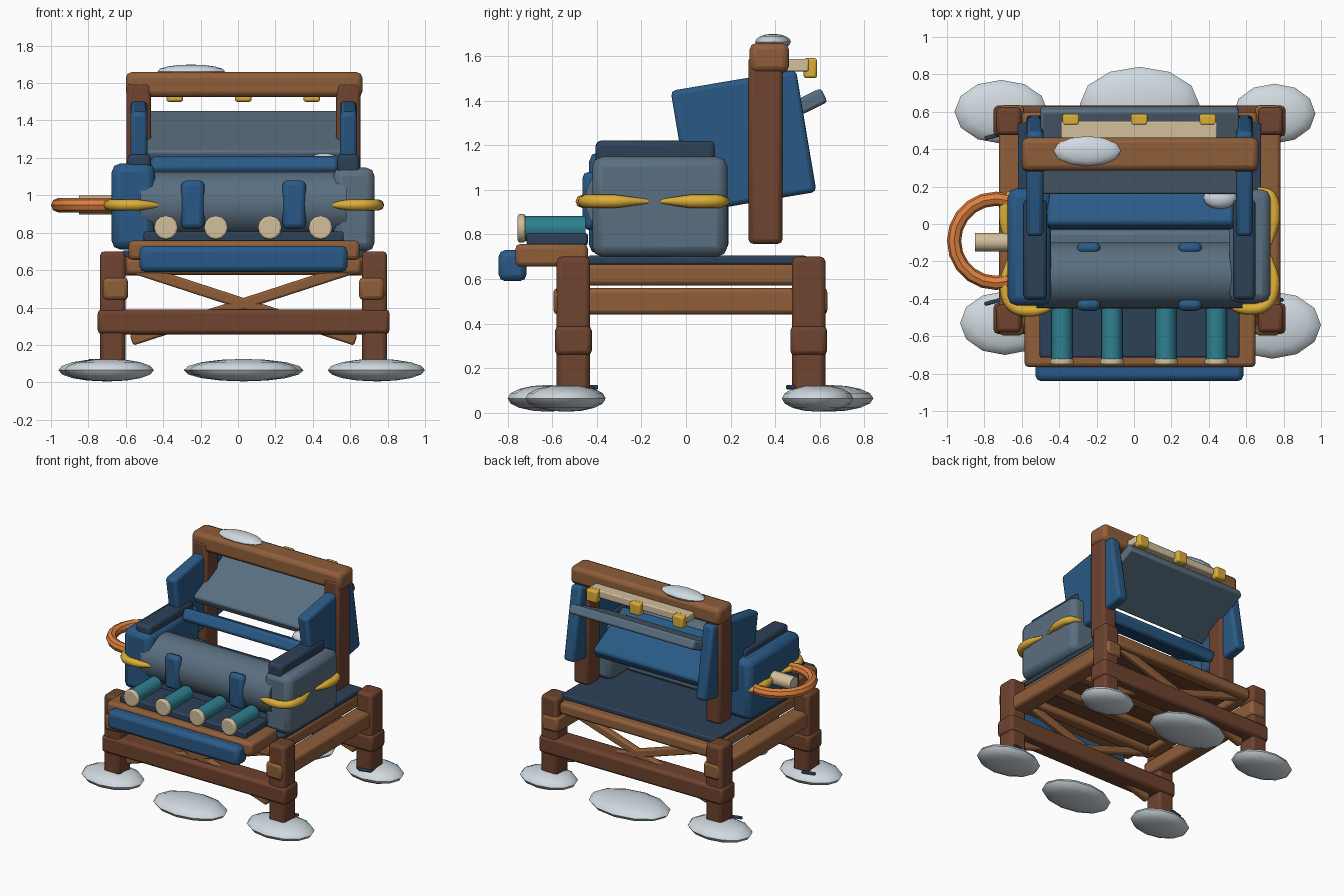
import bpy
import math
from mathutils import Vector

old = bpy.data.objects.get("Cube")
if old:
    bpy.data.objects.remove(old)


def make_material(name, hex_code):
    parts = [int(hex_code[i:i + 2], 16) / 255 for i in (0, 2, 4)]
    color = [((c + 0.055) / 1.055) ** 2.4 for c in parts] + [1]
    mat = bpy.data.materials.new(name)
    mat.use_nodes = True
    mat.diffuse_color = color
    mat.node_tree.nodes["Principled BSDF"].inputs["Base Color"].default_value = color
    return mat


dark_wood = make_material("dark wood", "6E432E")
light_wood = make_material("light wood", "8F5E3A")
blue = make_material("blue", "2A5A86")
navy = make_material("navy", "2D4158")
slate = make_material("slate grey", "5A6F80")
teal = make_material("teal", "2F8090")
cream = make_material("cream", "D2BF9C")
yellow = make_material("yellow", "DCAE38")
orange = make_material("orange", "DC8040")
snow = make_material("snow white", "D0DAE0")

built = []


def finish(name, mat, bevel=0.0):
    obj = bpy.context.active_object
    obj.name = name
    obj.data.materials.append(mat)
    if bevel:
        mod = obj.modifiers.new("soft edges", "BEVEL")
        mod.width = bevel
        mod.segments = 2
        mod.limit_method = "ANGLE"
    built.append(obj)
    return obj


def box(name, mat, xs, ys, zs, bevel=0.022):
    """Bevelled box filling the given ranges."""
    spans = (xs, ys, zs)
    bpy.ops.mesh.primitive_cube_add(size=1, location=[sum(s) / 2 for s in spans])
    obj = bpy.context.active_object
    for v in obj.data.vertices:
        v.co = [c * (s[1] - s[0]) for c, s in zip(v.co, spans)]
    return finish(name, mat, bevel)


def around(center, size):
    return (center - size / 2, center + size / 2)


def tilted(name, mat, center, size, axis, degrees, bevel=0.022):
    obj = box(name, mat, *[around(c, s) for c, s in zip(center, size)], bevel)
    obj.rotation_euler["xyz".index(axis)] = math.radians(degrees)
    return obj


def rod(name, mat, center, radius, length, axis, sides=16, bevel=0.0):
    turn = (0, math.pi / 2, 0) if axis == "x" else (math.pi / 2, 0, 0)
    bpy.ops.mesh.primitive_cylinder_add(vertices=sides, radius=radius, depth=length,
                                        location=center, rotation=turn)
    return finish(name, mat, bevel)


def mound(name, center, radii):
    """Flattened low-poly heap of snow."""
    bpy.ops.mesh.primitive_uv_sphere_add(segments=12, ring_count=8, radius=1, location=center)
    obj = bpy.context.active_object
    for v in obj.data.vertices:
        v.co = v.co * Vector(radii)
    return finish(name, snow)


def rope(name, points, height):
    """Tapered yellow tube through points at one height."""
    curve = bpy.data.curves.new(name, "CURVE")
    curve.dimensions = "3D"
    curve.bevel_depth = 0.03
    curve.bevel_resolution = 2
    curve.resolution_u = 5
    curve.use_fill_caps = True
    spline = curve.splines.new("BEZIER")
    spline.bezier_points.add(len(points) - 1)
    last = len(points) - 1
    for i, (bp, (x, y)) in enumerate(zip(spline.bezier_points, points)):
        bp.co = (x, y, height)
        bp.handle_left_type = bp.handle_right_type = "AUTO"
        bp.radius = 0.35 if i in (0, last) else 1
    curve.materials.append(yellow)
    obj = bpy.data.objects.new(name, curve)
    bpy.context.collection.objects.link(obj)


# Base frame: legs, cross beams, diagonal braces and side rails
ends = (("front", -0.505), ("back", 0.55))
sides = (("right", -1), ("left", 1))
middle = 0.03
for end, y in ends:
    for side, s in sides:
        x = middle + 0.7 * s
        box(f"{end}_{side}_leg", dark_wood, around(x, 0.135), around(y, 0.15), (0.06, 0.7))
        tilted(f"{end}_{side}_brace", light_wood, (middle, y - 0.02, 0.42),
               (1.26, 0.05, 0.06), "y", 18 * s, 0.012)
        tilted(f"{end}_{side}_tie", navy, (s * 0.75, y - 0.08 if y > 0 else y + 0.09, 0.115),
               (0.1, 0.02, 0.02), "z", 15, 0.006)
    box(f"{end}_cross_beam", dark_wood, around(middle, 1.56), around(y, 0.165), (0.257, 0.39))
    box(f"{end}_deck_beam", light_wood, around(middle, 1.26), around(y, 0.1), (0.575, 0.665))
for side, s in sides:
    box(f"{side}_side_rail", light_wood, around(middle + 0.685 * s, 0.135), (-0.595, 0.635), (0.44, 0.56))
    box(f"{side}_deck_rail", light_wood, around(middle + 0.6 * s, 0.1), (-0.5, 0.55), (0.57, 0.67))

# Deck with boards beneath
box("deck", navy, around(middle, 1.3), (-0.44, 0.54), (0.665, 0.705), 0.01)
box("deck_boards", dark_wood, around(middle, 1.18), (-0.48, 0.54), (0.62, 0.664), 0.005)
for i in range(3):
    box(f"deck_slat_{i}", light_wood, around(middle, 1.2), around(-0.24 + 0.26 * i, 0.08), (0.575, 0.63), 0.012)

# Snow heaps around the feet and on the frame
for name, x, y, rx, ry in (("back_right", -0.71, 0.6, 0.25, 0.17), ("back_left", 0.75, 0.59, 0.22, 0.16),
                           ("front_right", -0.69, -0.53, 0.24, 0.17), ("front_left", 0.74, -0.54, 0.26, 0.18),
                           ("front_middle", 0.03, -0.62, 0.29, 0.18), ("back_middle", 0.03, 0.64, 0.32, 0.2)):
    mound(f"{name}_snow", (x, y, 0.065), (rx, ry, 0.06))
mound("top_snow", (-0.25, 0.39, 1.663), (0.18, 0.08, 0.036))
mound("seat_snow", (0.46, 0.14, 1.18), (0.09, 0.06, 0.045))

# Front shelf with bumper, tray and four rods
box("front_shelf", light_wood, (-0.585, 0.65), (-0.765, -0.44), (0.655, 0.757))
box("front_bumper", blue, (-0.527, 0.585), (-0.84, -0.715), (0.59, 0.73), 0.03)
box("rod_tray", navy, (-0.505, 0.565), (-0.715, -0.44), (0.75, 0.807), 0.012)
for i, x in enumerate((-0.385, -0.118, 0.17, 0.441)):
    rod(f"rod_{i}", teal, (x, -0.59, 0.827), 0.056, 0.28, "y")
    rod(f"rod_cap_{i}", cream, (x, -0.737, 0.827), 0.064, 0.035, "y", 12, 0.01)

# Padded drum with straps, front and behind
rod("drum", slate, (middle, -0.275, 0.953), 0.177, 1.1, "x", 24)
box("drum_rest", slate, (-0.47, 0.54), (-0.2, -0.03), (0.7, 0.93), 0.03)
for side, x in (("right", -0.242), ("left", 0.3)):
    for end, y in (("front", -0.432), ("back", -0.13)):
        box(f"{side}_{end}_strap", blue, around(x, 0.125), around(y, 0.065), (0.82, 1.08), 0.028)

# Arm boxes and pads
box("left_arm_box", slate, (0.51, 0.73), (-0.42, 0.185), (0.7, 1.148), 0.045)
box("right_arm_box", blue, (-0.675, -0.445), (-0.435, 0.19), (0.71, 1.17), 0.045)
box("left_arm_pad", navy, (0.53, 0.65), (-0.405, 0.13), (1.11, 1.22))
box("right_arm_pad", navy, (-0.59, -0.465), (-0.405, 0.13), (1.11, 1.22))

# Yellow ropes around the outer arm corners
corner = [(0.47, -0.425), (0.6, -0.455), (0.71, -0.43), (0.75, -0.32), (0.725, -0.17)]
flank = [(0.725, -0.11), (0.75, 0.02), (0.73, 0.15), (0.66, 0.19)]
for label, path in (("corner", corner), ("flank", flank)):
    rope(f"left_{label}_rope", path, 0.948)
    rope(f"right_{label}_rope", [(0.06 - x, y - 0.01) for x, y in path], 0.948)

# Side handle and peg
bpy.ops.mesh.primitive_torus_add(location=(-0.737, -0.09, 0.947), major_radius=0.225, minor_radius=0.038,
                                 major_segments=20, minor_segments=8)
finish("side_handle", orange)
rod("handle_peg", cream, (-0.75, -0.097, 0.948), 0.05, 0.2, "x", 12)

# Back frame: posts, wings and top beam
for side, s in sides:
    box(f"{side}_back_post", dark_wood, around(middle + 0.56 * s, 0.13), (0.28, 0.433), (0.757, 1.6))
    tilted(f"{side}_wing", blue, (middle + 0.56 * s, 0.258, 1.217), (0.09, 0.57, 0.555), "x", 9.5)
box("top_beam", light_wood, (-0.6, 0.665), (0.285, 0.462), (1.525, 1.658), 0.03)

# Slanted seat and back panels between the wings
tilted("seat_panel", blue, (0.035, 0.17, 1.08), (1.0, 0.42, 0.09), "x", -28)
tilted("back_panel", slate, (0.03, 0.395, 1.315), (1.06, 0.5, 0.07), "x", 26, 0.015)

# Hanging bar with clips behind the top beam
box("hanging_bar", cream, (-0.39, 0.445), (0.44, 0.55), (1.53, 1.587), 0.008)
for i in range(3):
    box(f"bar_clip_{i}", yellow, around(-0.338 + 0.366 * i, 0.09), (0.527, 0.588), (1.5, 1.59), 0.012)

# Smooth rounded surfaces, keep hard edges
bpy.ops.object.select_all(action="DESELECT")
for obj in built:
    obj.select_set(True)
bpy.context.view_layer.objects.active = built[0]
bpy.ops.object.shade_smooth_by_angle(angle=math.radians(35))
